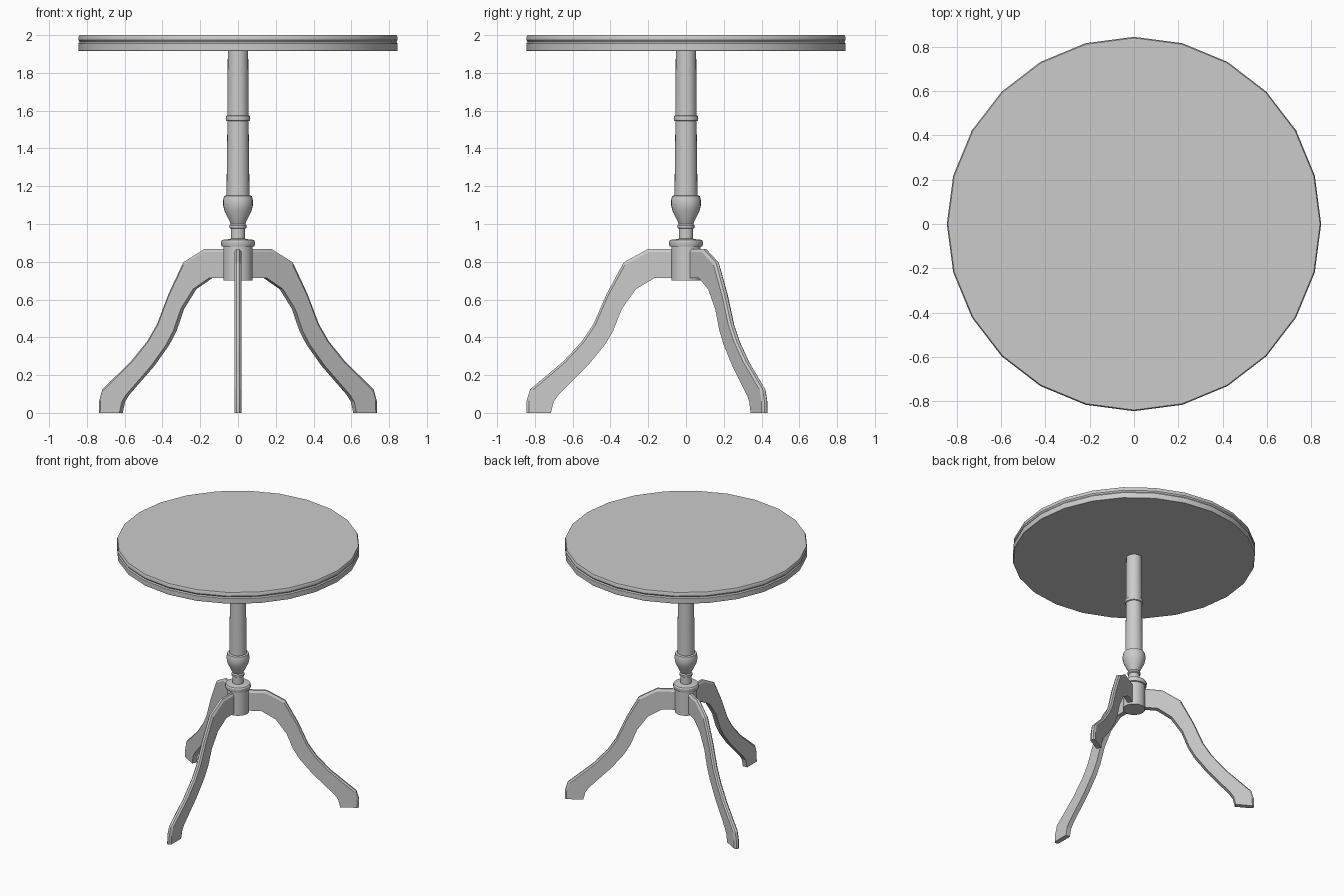
import bpy, bmesh, math
from mathutils import Matrix

if "Cube" in bpy.data.objects:
    bpy.data.objects.remove(bpy.data.objects["Cube"])


def finish(bm, name, angle):
    bmesh.ops.recalc_face_normals(bm, faces=bm.faces)
    me = bpy.data.meshes.new(name)
    bm.to_mesh(me)
    bm.free()
    ob = bpy.data.objects.new(name, me)
    bpy.context.collection.objects.link(ob)
    bpy.ops.object.select_all(action='DESELECT')
    ob.select_set(True)
    bpy.context.view_layer.objects.active = ob
    bpy.ops.object.shade_smooth_by_angle(angle=math.radians(angle))
    return ob


def skin(bm, rings):
    # Bridge equal closed rings of points and cap both ends
    rows = [[bm.verts.new(p) for p in ring] for ring in rings]
    n = len(rows[0])
    for a, b in zip(rows, rows[1:]):
        for i in range(n):
            j = (i + 1) % n
            bm.faces.new((a[i], a[j], b[j], b[i]))
    bm.faces.new(rows[0])
    bm.faces.new(rows[-1])


def turned(name, profile, sides):
    bm = bmesh.new()
    angles = [2 * math.pi * i / sides for i in range(sides)]
    skin(bm, [[(r * math.cos(a), r * math.sin(a), z) for a in angles] for r, z in profile])
    return finish(bm, name, 30)


# Round top with a shallow groove around the rim
turned("table_top", [(.842, 1.915), (.845, 1.92), (.845, 1.955), (.838, 1.963),
                     (.845, 1.973), (.845, 1.99), (.84, 2.0)], 24)

# Turned pedestal: hub, collar, neck, vase and shaft
turned("pedestal", [
    (.078, .70), (.078, .88), (.086, .882), (.089, .89), (.089, .908), (.084, .916),
    (.06, .918), (.038, .922), (.038, .975), (.045, .98), (.045, .992), (.038, 1.0),
    (.045, 1.015), (.072, 1.07), (.079, 1.10), (.079, 1.125), (.074, 1.148),
    (.061, 1.152), (.056, 1.545), (.063, 1.548), (.065, 1.56), (.063, 1.572),
    (.056, 1.575), (.054, 1.92)], 24)

# Three curved legs: paired outer and inner edge points (radius, height)
outer = [(.04, .868), (.20, .868), (.33, .797), (.42, .63), (.49, .47),
         (.55, .38), (.65, .272), (.825, .125), (.845, .06), (.845, 0)]
inner = [(.04, .715), (.165, .715), (.265, .655), (.34, .55), (.385, .435),
         (.43, .36), (.52, .25), (.675, .095), (.70, .06), (.715, 0)]

for k, name in enumerate(("front_leg", "right_leg", "left_leg")):
    rings = []
    for (ro, zo), (ri, zi) in zip(outer, inner):
        rs, zs = ro + .1 * (ri - ro), zo + .1 * (zi - zo)
        # chamfered outer edge
        rings.append([(ro, -.008, zo), (rs, -.018, zs), (ri, -.018, zi),
                      (ri, .018, zi), (rs, .018, zs), (ro, .008, zo)])
    bm = bmesh.new()
    skin(bm, rings)
    bm.transform(Matrix.Rotation(math.radians(-90 + 120 * k), 4, 'Z'))
    finish(bm, name, 20)
